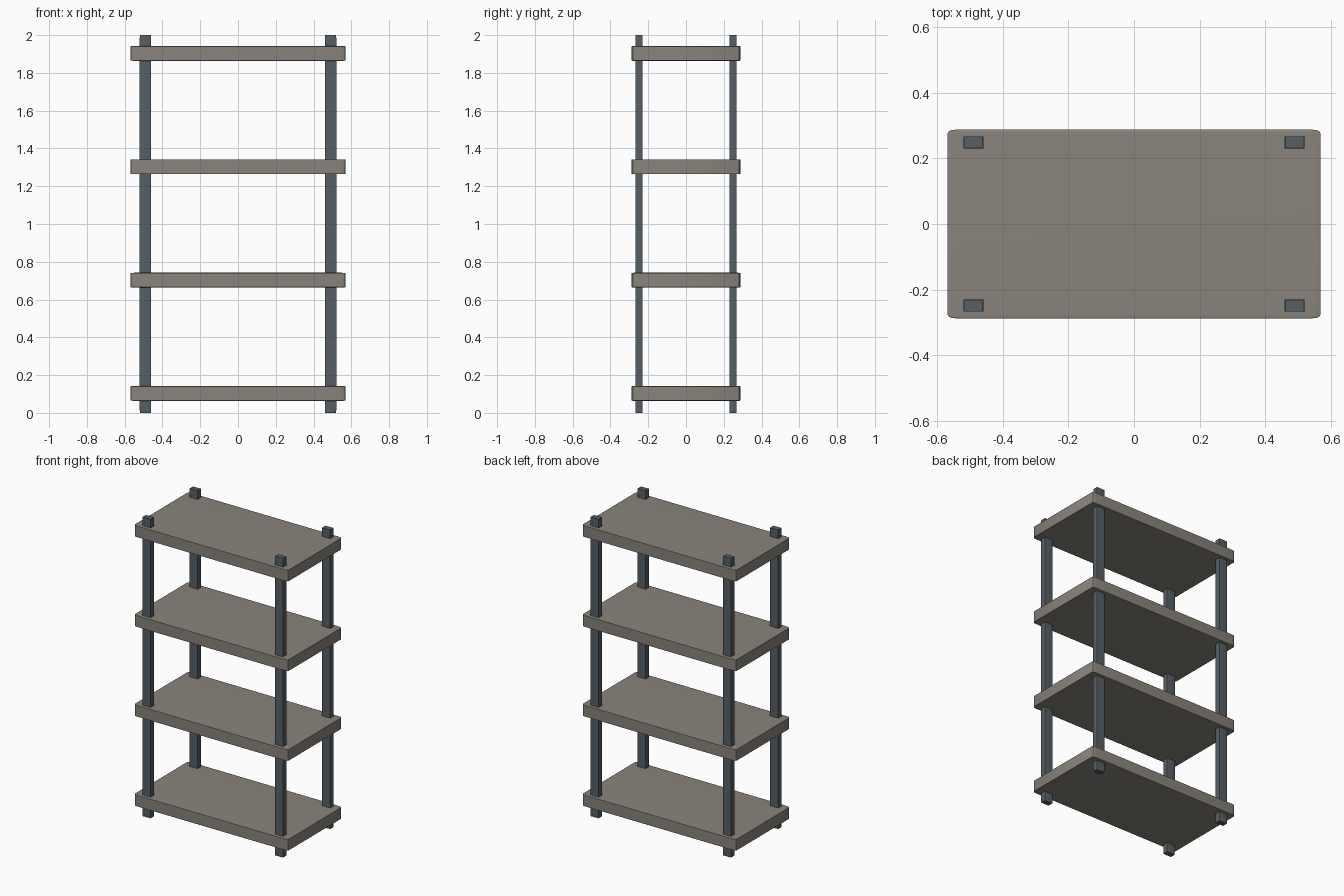
import bpy

cube = bpy.data.objects.get("Cube")
if cube:
    bpy.data.objects.remove(cube, do_unlink=True)


def make_material(name, color):
    mat = bpy.data.materials.new(name)
    mat.use_nodes = True
    mat.diffuse_color = color
    mat.node_tree.nodes["Principled BSDF"].inputs["Base Color"].default_value = color
    return mat


def rounded_box(name, center, size, mat):
    # Bevel a unit block, then stretch it so the rounding follows its proportions
    bpy.ops.mesh.primitive_cube_add(size=1, location=center)
    obj = bpy.context.object
    obj.name = name
    obj.scale = size
    obj.data.materials.append(mat)
    bevel = obj.modifiers.new("soft_edges", "BEVEL")
    bevel.width = 0.02
    bevel.segments = 3
    bpy.ops.object.modifier_apply(modifier=bevel.name)
    bpy.ops.object.transform_apply(location=False, rotation=False, scale=True)
    bpy.ops.object.shade_smooth_by_angle()
    return obj


shelf_mat = make_material("warm_grey_board", (0.25, 0.23, 0.20, 1))
post_mat = make_material("slate_grey_metal", (0.095, 0.115, 0.13, 1))

# Four evenly spaced shelves
for i, level in enumerate(["bottom", "lower", "upper", "top"]):
    rounded_box(level + "_shelf", (0, 0, 0.103 + 0.6 * i), (1.138, 0.575, 0.078), shelf_mat)

# Corner posts running through the shelves
for side, sx in (("left", 1), ("right", -1)):
    for end, sy in (("front", -1), ("back", 1)):
        rounded_box(f"{end}_{side}_post", (0.49 * sx, 0.249 * sy, 1), (0.061, 0.037, 2), post_mat)
